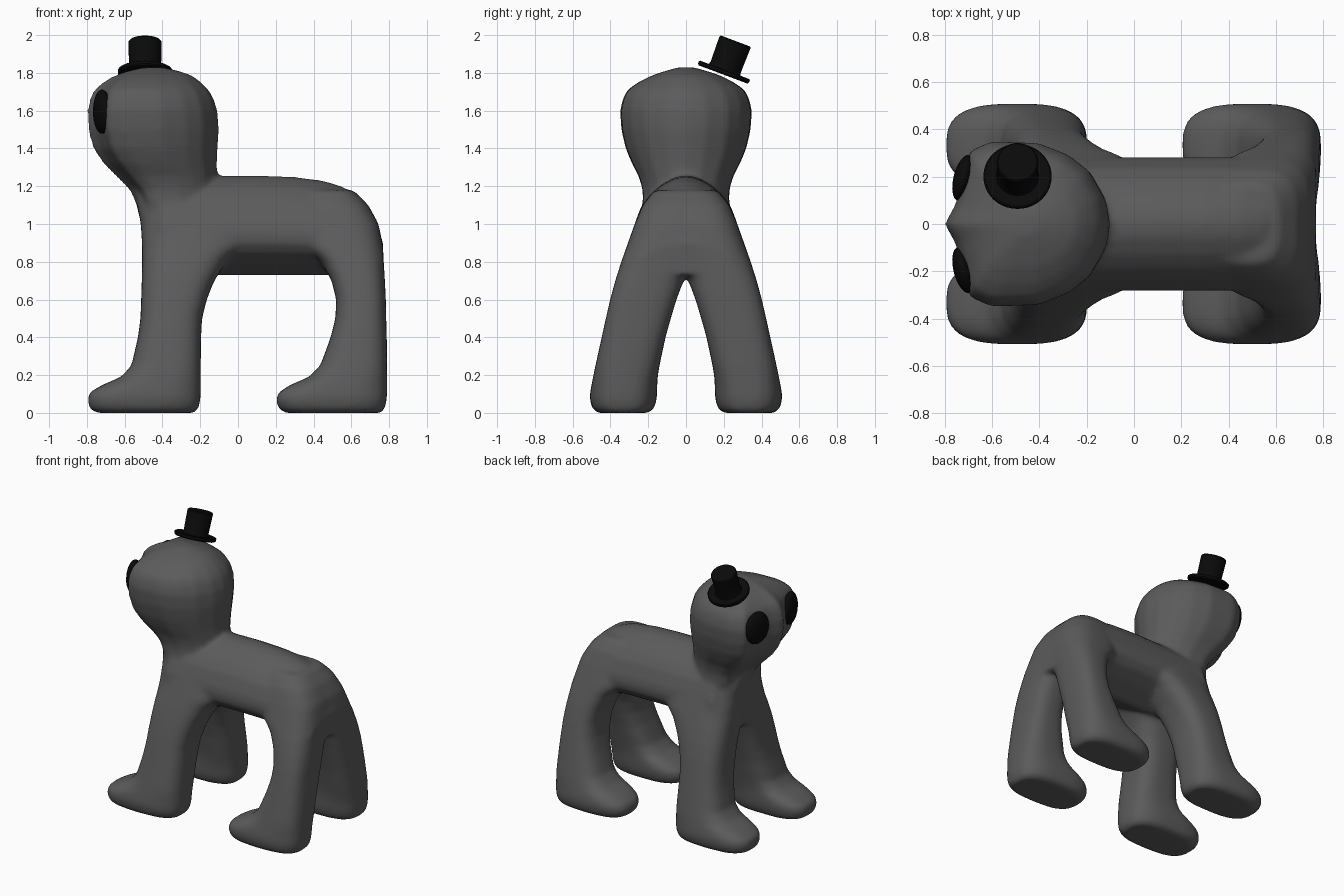
import bpy, bmesh, math
from mathutils import Matrix, Vector

if "Cube" in bpy.data.objects:
    bpy.data.objects.remove(bpy.data.objects["Cube"])


def material(name, c):
    m = bpy.data.materials.new(name)
    m.diffuse_color = (c, c, c, 1)
    m.use_nodes = True
    m.node_tree.nodes["Principled BSDF"].inputs["Base Color"].default_value = m.diffuse_color
    return m


grey = material("dark grey", 0.105)
black = material("black", 0.003)


def finish(bm, name, mat):
    me = bpy.data.meshes.new(name)
    bmesh.ops.recalc_face_normals(bm, faces=bm.faces)
    bm.to_mesh(me)
    bm.free()
    ob = bpy.data.objects.new(name, me)
    bpy.context.collection.objects.link(ob)
    me.materials.append(mat)
    return ob


def loft(bm, rings):
    """Closed skin through rings with equal point counts."""
    vs = [[bm.verts.new(p) for p in r] for r in rings]
    n = len(vs[0])
    for a, b in zip(vs, vs[1:]):
        for i in range(n):
            j = (i + 1) % n
            bm.faces.new((a[i], a[j], b[j], b[i]))
    bm.faces.new(vs[0])
    bm.faces.new(vs[-1])


def squircle(e, n=32):
    pts = []
    for i in range(n):
        c, s = math.cos(2 * math.pi * i / n), math.sin(2 * math.pi * i / n)
        pts.append((math.copysign(abs(c) ** (2 / e), c), math.copysign(abs(s) ** (2 / e), s)))
    return pts


def mirrored(half):
    """Half outline, starting and ending on the mirror line, to a full one."""
    return half + [(u, -v) for u, v in half[-2:0:-1]]


def z_rings(shape, secs, s=1):
    return [[((x0 + x1) / 2 + u * (x1 - x0) / 2,
              s * ((y0 + y1) / 2 + v * (y1 - y0) / 2), z) for u, v in shape]
            for z, x0, x1, y0, y1 in secs]


# leg sections: z, x from, x to; inner and outer y follow the splay
front = [(0.0, -.745, -.23), (.02, -.785, -.21), (.07, -.798, -.198), (.11, -.785, -.197),
         (.15, -.715, -.197), (.19, -.62, -.197), (.25, -.565, -.197), (.4, -.53, -.195),
         (.5, -.517, -.19), (.6, -.513, -.165), (.7, -.51, -.125), (.8, -.508, -.06),
         (.88, -.508, .03), (1.0, -.515, .05), (1.1, -.535, .05), (1.18, -.55, -.05)]
back = [(0.0, .255, .755), (.02, .215, .778), (.07, .2, .788), (.11, .215, .79),
        (.15, .28, .79), (.19, .375, .79), (.25, .435, .79), (.4, .49, .788),
        (.5, .515, .785), (.6, .52, .783), (.7, .495, .778), (.8, .44, .773),
        (.88, .35, .768), (1.0, .33, .745), (1.1, .33, .69), (1.18, .33, .61)]
splay = [(.20, .465), (.17, .495), (.155, .51), (.152, .508), (.152, .5), (.15, .492),
         (.14, .48), (.108, .447), (.08, .425), (.05, .402), (.012, .375), (-.05, .343),
         (-.1, .315), (-.15, .272), (-.16, .23), (-.13, .165)]

bm = bmesh.new()
for leg in (front, back):
    secs = [a + b for a, b in zip(leg, splay)]
    for s in (1, -1):
        loft(bm, z_rings(squircle(2.9), secs, s))

# torso: egg section (height fraction, half width) swept along x
egg = mirrored([(0, 0), (.12, .14), (.22, .235), (.32, .275), (.42, .283), (.52, .272),
                (.7, .235), (.82, .185), (.91, .13), (.98, .06), (1, 0)])
spine = [(-.48, 1.15, .8), (-.4, 1.25, 1), (.1, 1.258, 1), (.3, 1.25, 1), (.45, 1.23, 1), (.55, 1.2, 1),
         (.64, 1.14, 1), (.7, 1.07, 1), (.74, .99, .95), (.768, .9, .9)]
loft(bm, [[(x, v * w, .725 + u * (top - .725)) for u, v in egg] for x, top, w in spine])

# head and neck: wedge-faced outline stacked in z
skull = mirrored([(-1, 0), (-.87, .23), (-.77, .58), (-.70, .88), (-.43, 1), (.14, .98),
                  (.5, .84), (.76, .64), (.95, .3), (1, 0)])
head = [(.88, -.5, -.15, .2), (1.0, -.515, -.13, .22), (1.1, -.54, -.12, .23),
        (1.18, -.575, -.115, .23), (1.25, -.645, -.11, .25), (1.32, -.715, -.112, .287),
        (1.4, -.77, -.107, .32), (1.5, -.797, -.1, .343), (1.6, -.8, -.108, .35),
        (1.67, -.785, -.13, .333), (1.71, -.765, -.155, .31), (1.75, -.72, -.195, .255),
        (1.785, -.66, -.24, .185), (1.81, -.59, -.31, .11), (1.83, -.5, -.4, .04)]
loft(bm, z_rings(skull, [(z, a, b, -y, y) for z, a, b, y in head]))

# fuse everything into one soft skin
body = finish(bm, "body", grey)
rm = body.modifiers.new("fuse", 'REMESH')
rm.mode = 'VOXEL'
rm.voxel_size = 0.016
rm.use_smooth_shade = True
sm = body.modifiers.new("soften", 'SMOOTH')
sm.factor = 0.5
sm.iterations = 10

# bulging oval eyes on the slanted face
for s, side in ((1, "left"), (-1, "right")):
    bm = bmesh.new()
    bmesh.ops.create_uvsphere(bm, u_segments=32, v_segments=16, radius=1)
    m = (Matrix.Translation((-.72, s * .195, 1.595))
         @ Matrix.Rotation(-s * math.atan2(.25, .967), 4, 'Z')
         @ Matrix.Diagonal((.042, .1, .117, 1)))
    bmesh.ops.transform(bm, matrix=m, verts=bm.verts)
    for f in bm.faces:
        f.smooth = True
    finish(bm, side + "_eye", black)

# tilted top hat: brim and crown turned from one profile
bm = bmesh.new()
profile = [(.138, -.012), (.144, -.004), (.144, .01), (.138, .014), (.09, .012),
           (.085, .03), (.088, .17), (.082, .177)]
ring = squircle(2, 40)
loft(bm, [[(u * r, v * r, z) for u, v in ring] for r, z in profile])
bmesh.ops.transform(bm, verts=bm.verts, matrix=Matrix.Translation((-.492, .2, 1.803))
                    @ Matrix.Rotation(math.radians(-20.5), 4, 'X'))
hat = finish(bm, "hat", black)
bpy.context.view_layer.objects.active = hat
hat.select_set(True)
bpy.ops.object.shade_smooth_by_angle(angle=math.radians(35))
